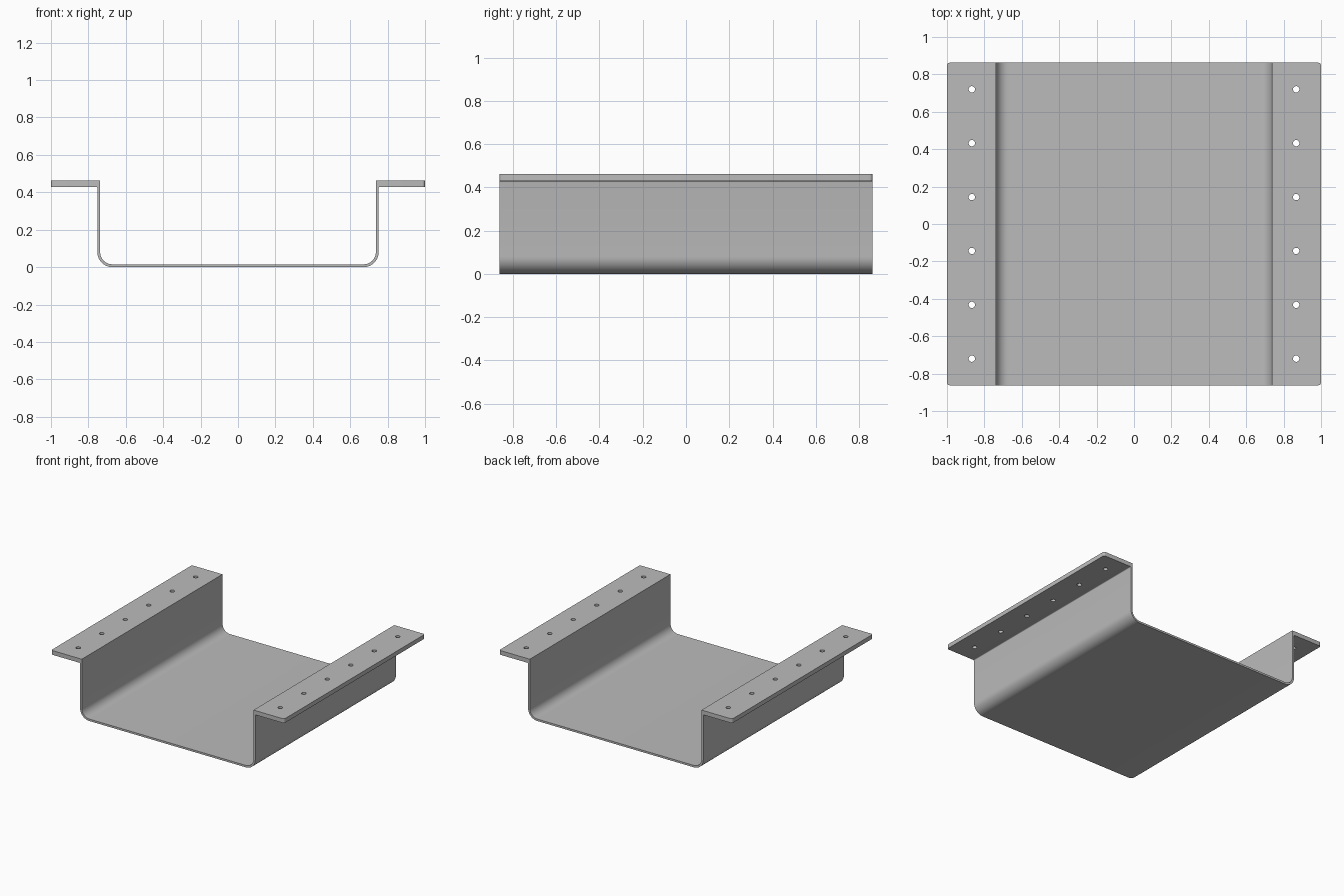
import bpy, bmesh, math
from mathutils import Matrix

if "Cube" in bpy.data.objects:
    bpy.data.objects.remove(bpy.data.objects["Cube"], do_unlink=True)

HALF_LEN = 0.8625            # half depth along y
HEIGHT, FLANGE_T = 0.462, 0.033
OUTER, SHEET = 0.752, 0.015  # wall outside x, sheet thickness
BEND = 0.08                  # outside bend radius
FILLET = 0.006               # under each flange
HOLE_X, HOLE_R, HOLE_STEP = 0.867, 0.017, 0.288

steel = bpy.data.materials.new("plain grey steel")
steel.use_nodes = True
colour = (0.5, 0.5, 0.5, 1)
steel.diffuse_color = colour
steel.node_tree.nodes["Principled BSDF"].inputs["Base Color"].default_value = colour


def arc(cx, cz, r, start, end, steps=10):
    angles = [math.radians(start + (end - start) * i / steps) for i in range(steps + 1)]
    return [(cx + r * math.cos(a), cz + r * math.sin(a)) for a in angles]


def make_object(name, bm):
    bmesh.ops.recalc_face_normals(bm, faces=bm.faces)
    mesh = bpy.data.meshes.new(name)
    bm.to_mesh(mesh)
    bm.free()
    mesh.materials.append(steel)
    obj = bpy.data.objects.new(name, mesh)
    bpy.context.collection.objects.link(obj)
    return obj


# Cross-section of the right half: underside outwards, then back along the top
inner = OUTER - SHEET
under = HEIGHT - FLANGE_T
centre = OUTER - BEND
half = arc(centre, BEND, BEND, -90, 0)
half += arc(OUTER + FILLET, under - FILLET, FILLET, 180, 90, 4)
half += [(1, under), (1, HEIGHT), (inner, HEIGHT)]
half += arc(centre, BEND, BEND - SHEET, 0, -90)
profile = half + [(-x, z) for x, z in reversed(half)]

# Bent channel with flanges, extruded front to back
bm = bmesh.new()
front = bm.faces.new([bm.verts.new((x, -HALF_LEN, z)) for x, z in profile])
ext = bmesh.ops.extrude_face_region(bm, geom=[front])
moved = [v for v in ext["geom"] if isinstance(v, bmesh.types.BMVert)]
bmesh.ops.translate(bm, verts=moved, vec=(0, 2 * HALF_LEN, 0))

# Rounded outer corners of the flanges
corners = [e for e in bm.edges if all(abs(v.co.x) > 0.999 for v in e.verts)
           and abs(e.verts[0].co.y - e.verts[1].co.y) < 0.001]
bmesh.ops.bevel(bm, geom=corners, offset=0.015, segments=5, profile=0.5, affect='EDGES')
channel = make_object("flanged_channel", bm)

# Row of bolt holes in each flange
bm = bmesh.new()
for side in (-1, 1):
    for i in range(6):
        place = Matrix.Translation((side * HOLE_X, (i - 2.5) * HOLE_STEP, HEIGHT))
        bmesh.ops.create_cone(bm, cap_ends=True, segments=24, radius1=HOLE_R,
                              radius2=HOLE_R, depth=0.2, matrix=place)
cutter = make_object("bolt_hole_cutter", bm)
cutter.hide_render = True

cut = channel.modifiers.new("bolt holes", 'BOOLEAN')
cut.operation, cut.solver, cut.object = 'DIFFERENCE', 'EXACT', cutter
bpy.ops.object.select_all(action='DESELECT')
bpy.context.view_layer.objects.active = channel
channel.select_set(True)
bpy.ops.object.modifier_apply(modifier=cut.name)
bpy.data.objects.remove(cutter, do_unlink=True)
bpy.ops.object.shade_smooth_by_angle(angle=math.radians(30))
